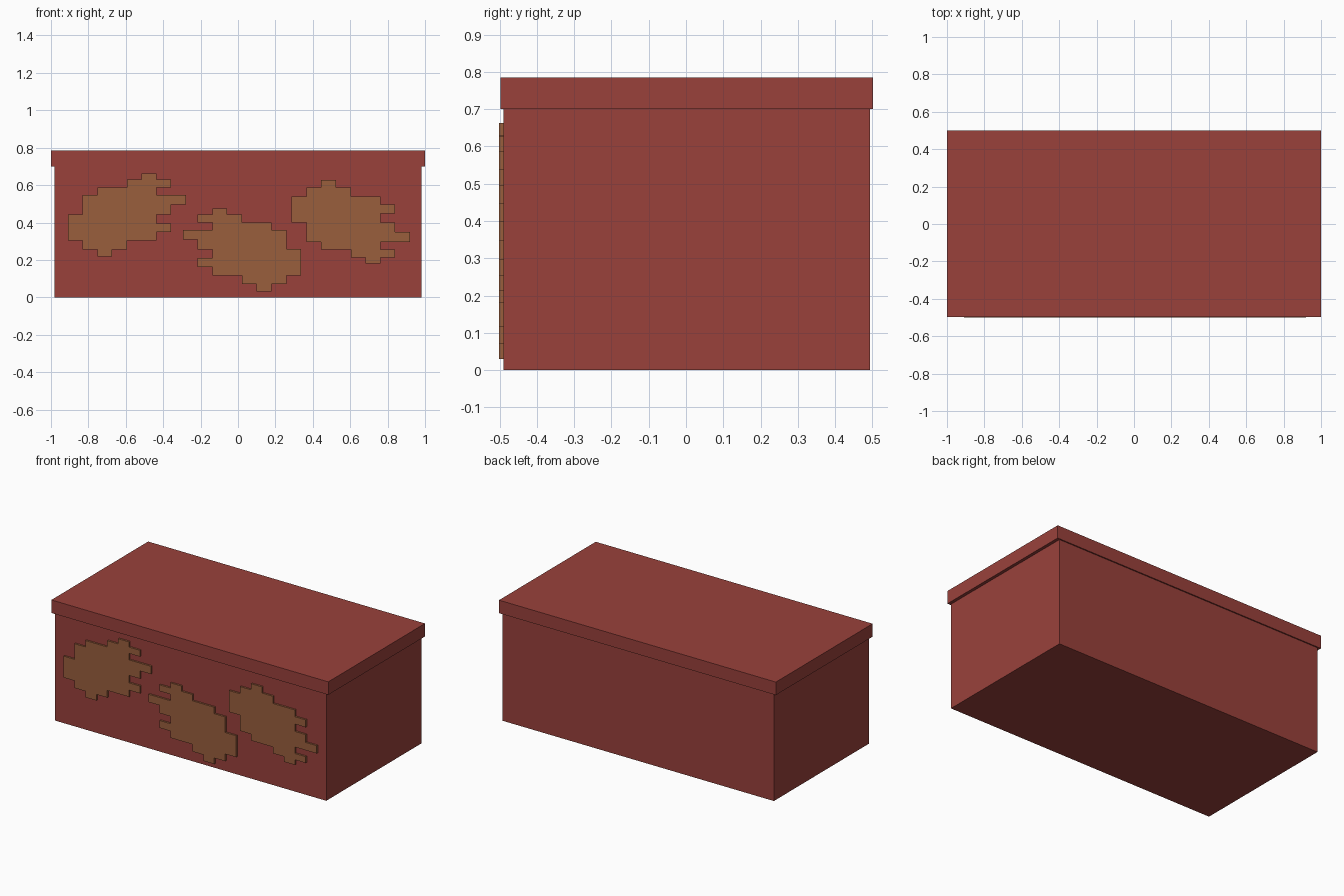
import bpy, bmesh

if "Cube" in bpy.data.objects:
    bpy.data.objects.remove(bpy.data.objects["Cube"])


def material(name, rgb):
    m = bpy.data.materials.new(name)
    m.diffuse_color = (*rgb, 1.0)
    m.use_nodes = True
    m.node_tree.nodes["Principled BSDF"].inputs["Base Color"].default_value = m.diffuse_color
    return m


RED = material("brick red", (0.32, 0.053, 0.044))
BROWN = material("leather brown", (0.32, 0.112, 0.046))


def add_object(name, bm, mat):
    bmesh.ops.recalc_face_normals(bm, faces=bm.faces)
    mesh = bpy.data.meshes.new(name)
    bm.to_mesh(mesh)
    bm.free()
    mesh.materials.append(mat)
    obj = bpy.data.objects.new(name, mesh)
    bpy.context.collection.objects.link(obj)
    return obj


def box(name, lo, hi, mat):
    bm = bmesh.new()
    bmesh.ops.create_cube(bm, size=1.0)
    for v in bm.verts:
        v.co = [(a + b) / 2 + c * (b - a) for a, b, c in zip(lo, hi, v.co)]
    return add_object(name, bm, mat)


# Chest body and overhanging lid
box("chest_body", (-0.98, -0.489, 0.0), (0.98, 0.493, 0.70), RED)
box("chest_lid", (-1.0, -0.497, 0.70), (1.0, 0.501, 0.785), RED)

# Stepped patch: one column span per row, listed from bottom to top
SPANS = [(2, 3), (1, 4), (0, 6), (0, 7), (0, 6),
         (1, 7), (1, 8), (2, 6), (4, 7), (5, 6)]
LEVELS = [0, 0.04, 0.087, 0.131, 0.179, 0.227, 0.278, 0.329, 0.371, 0.412, 0.446]
CELL = 0.079
WIDTH, HEIGHT = 8 * CELL, LEVELS[-1]


def patch(name, x0, z0, mirror_x=False, flip_z=False):
    right, left = [], []
    for i, (a, b) in enumerate(SPANS):
        for z in LEVELS[i:i + 2]:
            right.append((b * CELL, z))
            left.append((a * CELL, z))
    outline = []
    for p in right + left[::-1]:
        if not outline or p != outline[-1]:
            outline.append(p)
    bm = bmesh.new()
    verts = []
    for x, z in outline:
        x = WIDTH - x if mirror_x else x
        z = HEIGHT - z if flip_z else z
        verts.append(bm.verts.new((x0 + x, -0.501, z0 + z)))
    face = bm.faces.new(verts)
    # Push the profile back so the plate sits on the front panel
    new = bmesh.ops.extrude_face_region(bm, geom=[face], use_keep_orig=True)["geom"]
    moved = [g for g in new if isinstance(g, bmesh.types.BMVert)]
    bmesh.ops.translate(bm, verts=moved, vec=(0, 0.0125, 0))
    return add_object(name, bm, BROWN)


# Three patches on the front: plain, mirrored and upside down
patch("patch_left", -0.91, 0.217)
patch("patch_middle", -0.295, 0.03, mirror_x=True)
patch("patch_right", 0.287, 0.18, flip_z=True)
